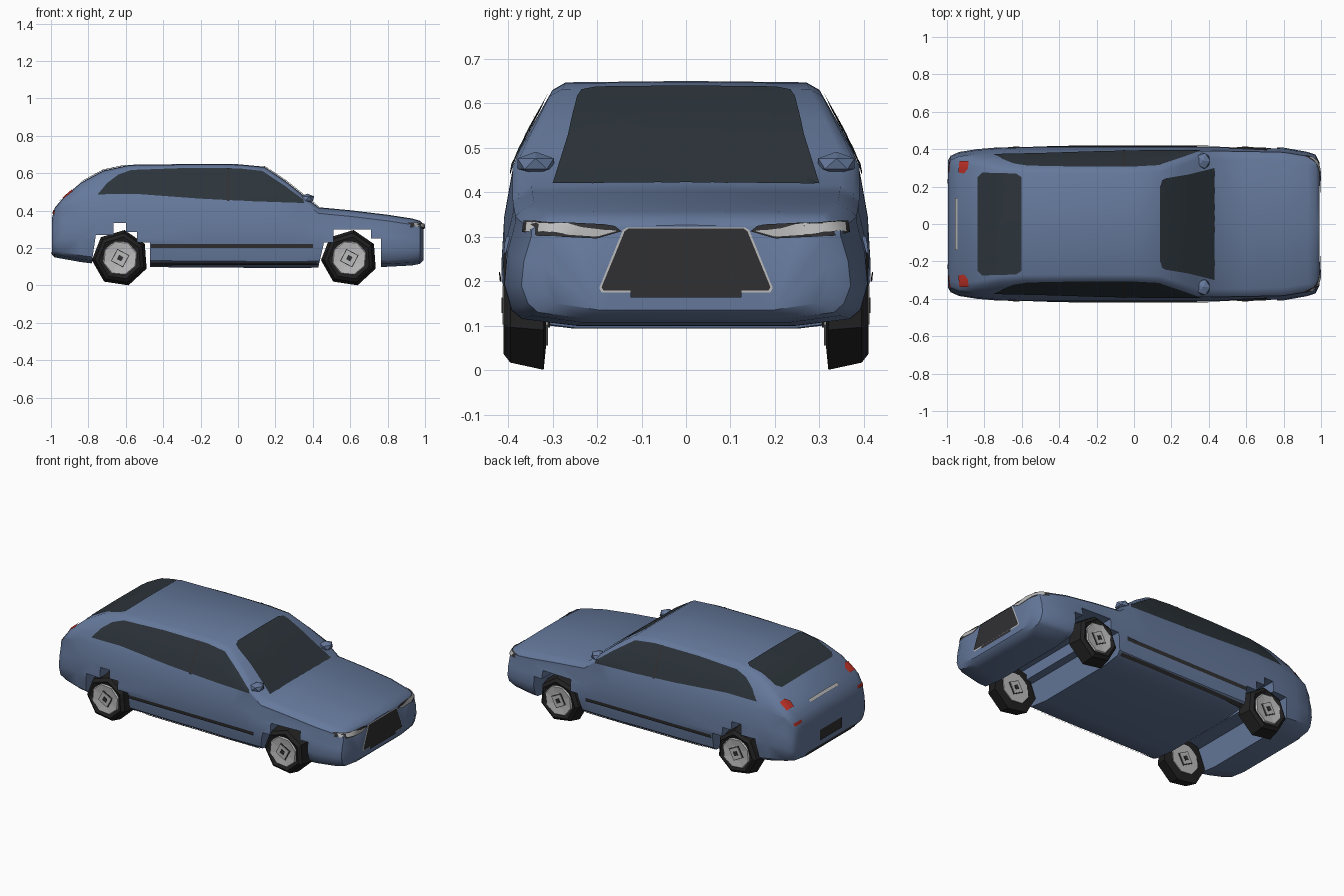
import bpy, bmesh, math
from mathutils import Vector
from mathutils.bvhtree import BVHTree

if "Cube" in bpy.data.objects:
    bpy.data.objects.remove(bpy.data.objects["Cube"])


def material(name, rgb):
    m = bpy.data.materials.new(name)
    m.diffuse_color = (*rgb, 1)
    m.use_nodes = True
    m.node_tree.nodes["Principled BSDF"].inputs["Base Color"].default_value = m.diffuse_color
    return m


PAINT = material("blue_paint", (0.13, 0.19, 0.33))
GLASS = material("dark_glass", (0.025, 0.034, 0.042))
BLACK = material("black_trim", (0.03, 0.03, 0.033))
RUBBER = material("rubber", (0.015, 0.015, 0.016))
SILVER = material("silver", (0.5, 0.5, 0.5))
RED = material("red_lens", (0.5, 0.03, 0.02))


def finish(name, bm, mat, smooth=None):
    me = bpy.data.meshes.new(name)
    bm.to_mesh(me)
    bm.free()
    ob = bpy.data.objects.new(name, me)
    bpy.context.collection.objects.link(ob)
    me.materials.append(mat)
    if smooth:
        smooth_by_angle(ob, smooth)
    return ob


def smooth_by_angle(ob, deg):
    bpy.ops.object.select_all(action='DESELECT')
    ob.select_set(True)
    bpy.context.view_layer.objects.active = ob
    bpy.ops.object.shade_smooth_by_angle(angle=math.radians(deg))


def loft(rings):
    """Closed skin through equal-length closed rings, capped at both ends."""
    bm = bmesh.new()
    loops = [[bm.verts.new(p) for p in r] for r in rings]
    n = len(loops[0])
    for a, b in zip(loops, loops[1:]):
        for i in range(n):
            j = (i + 1) % n
            bm.faces.new((a[i], a[j], b[j], b[i]))
    bm.faces.new(loops[0])
    bm.faces.new(loops[-1])
    bmesh.ops.recalc_face_normals(bm, faces=bm.faces)
    return bm


# Body: cross-sections along the length (x, bottom, top, half width)
STATIONS = [
    (-.995, .165, .36, .34), (-.98, .15, .415, .365), (-.935, .142, .468, .385),
    (-.84, .125, .55, .40), (-.72, .11, .615, .41), (-.58, .10, .645, .415),
    (-.2, .095, .65, .415), (0, .095, .648, .415), (.14, .093, .635, .415),
    (.25, .093, .562, .415), (.34, .094, .49, .415), (.43, .095, .418, .415),
    (.6, .097, .402, .413), (.8, .10, .378, .408), (.93, .107, .358, .385),
    (.972, .115, .346, .37), (.993, .135, .326, .325)]


def section(x, zb, zt, w):
    zs = min(.45, zt - .045)
    h = zs - zb
    yb = .94 * w
    yr = yb - .5 * (zt - .02 - zs)
    half = [(.6 * w, zb), (.9 * w, zb + .015), (.96 * w, zb + .035), (w, zb + .4 * h),
            (.985 * w, zb + .7 * h), (yb, zs),
            ((yb + yr) / 2 + .006, (zs + zt - .02) / 2),
            (yr, zt - .02), (yr - .03, zt - .003)]
    right = [(0, zb)] + half + [(0, zt)]
    left = [(-y, z) for y, z in reversed(half)]
    return [(x, y, z) for y, z in right + left]


bm = loft([section(*s) for s in STATIONS])
bmesh.ops.triangulate(bm, faces=bm.faces)
SKIN = BVHTree.FromBMesh(bm)
body = finish("body", bm, PAINT)

# Stepped wheel openings cut right through the body
ARCHES = [
    [(.43, 0), (.43, .10), (.46, .23), (.51, .23), (.51, .30), (.71, .30),
     (.71, .25), (.765, .25), (.765, 0)],
    [(-.785, 0), (-.785, .10), (-.76, .27), (-.665, .27), (-.665, .335),
     (-.60, .335), (-.60, .285), (-.54, .285), (-.54, .23), (-.47, .23), (-.47, 0)]]
for outline in ARCHES:
    cutter = finish("arch_cutter", loft([[(x, y, z) for x, z in outline] for y in (-.6, .6)]), PAINT)
    mod = body.modifiers.new("arch", 'BOOLEAN')
    mod.operation, mod.object, mod.solver = 'DIFFERENCE', cutter, 'EXACT'
    bpy.context.view_layer.objects.active = body
    bpy.ops.object.modifier_apply(modifier=mod.name)
    bpy.data.objects.remove(cutter)
smooth_by_angle(body, 36)


def panel(name, outline, axis, side, mat, off=.005, step=.03, flip=1):
    """Flat outline projected along an axis onto the body skin."""
    d = Vector((0, 0, 0))
    d[axis] = -side
    ua, va = [i for i in range(3) if i != axis]
    bm = bmesh.new()
    vs = []
    for u, v in outline:
        p = Vector((0, 0, 0))
        p[ua], p[va], p[axis] = u, v, 2 * side
        p.y *= flip if axis != 1 else 1
        vs.append(bm.verts.new(p))
    bm.faces.new(vs)
    bmesh.ops.triangulate(bm, faces=bm.faces)
    for k in (ua, va):
        no = Vector((0, 0, 0))
        no[k] = 1
        lo, hi = min(v.co[k] for v in bm.verts), max(v.co[k] for v in bm.verts)
        for i in range(1, int((hi - lo) / step) + 1):
            bmesh.ops.bisect_plane(bm, geom=bm.verts[:] + bm.edges[:] + bm.faces[:],
                                   plane_co=no * (lo + i * step), plane_no=no)
    missed = []
    for v in bm.verts:
        loc, nor, _, _ = SKIN.ray_cast(v.co, d)
        if loc is None:
            missed.append(v)
        else:
            v.co = loc + nor * off
    bmesh.ops.delete(bm, geom=missed, context='VERTS')
    bmesh.ops.triangulate(bm, faces=bm.faces)
    bm.normal_update()
    bmesh.ops.reverse_faces(bm, faces=[f for f in bm.faces if f.normal.dot(d) > 0])
    return finish(name, bm, mat, 40)


def box(u0, u1, v0, v1):
    return [(u0, v0), (u1, v0), (u1, v1), (u0, v1)]


def both(half):
    """Complete a half outline (u, y) running from +y, mirrored to -y."""
    return half + [(u, -y) for u, y in reversed(half)]


# Front and rear glass
panel("windshield", both([(.43, .30), (.29, .265), (.17, .245), (.148, .235), (.138, .20)]), 2, 1, GLASS)
panel("rear_window", both([(-.60, .25), (-.63, .27), (-.81, .275), (-.835, .25)]), 2, 1, GLASS)

# Side glass and trim strips
SIDE_GLASS = [(-.75, .485), (-.70, .545), (-.64, .59), (-.57, .615), (-.3, .625), (.0, .624),
              (.13, .61), (.25, .53), (.345, .458), (.355, .44), (.2, .445), (0, .452),
              (-.2, .462), (-.55, .488)]
for s, tag in ((-1, "right"), (1, "left")):
    panel(tag + "_side_windows", SIDE_GLASS, 1, s, GLASS)
    panel(tag + "_door_pillar", box(-.06, -.045, .45, .625), 1, s, BLACK, .007)
    panel(tag + "_side_moulding", box(-.465, .40, .20, .222), 1, s, BLACK, .006)
    panel(tag + "_sill_strip", box(-.465, .42, .112, .126), 1, s, BLACK)

# Front grille with bright frame, lower plate
panel("grille_frame", [(-.19, .175), (.19, .175), (.195, .185), (.142, .315), (.132, .321),
                       (-.132, .321), (-.142, .315), (-.195, .185)], 0, 1, SILVER, .003)
panel("grille", [(-.185, .179), (.185, .179), (.19, .186), (.138, .312), (.13, .318), (-.13, .318),
                 (-.138, .312), (-.19, .186)], 0, 1, BLACK, .006)
panel("lower_intake", box(-.125, .125, .163, .179), 0, 1, BLACK, .005)

# Lamps on both sides
HEADLIGHT = [(.145, .312), (.20, .296), (.33, .302), (.365, .31), (.362, .334), (.28, .33), (.16, .324)]
LENS = [(.155, .313), (.20, .300), (.26, .304), (.355, .312), (.355, .330), (.27, .327)]
for s, tag in ((-1, "right"), (1, "left")):
    panel(tag + "_headlight_housing", HEADLIGHT, 0, 1, BLACK, .004, flip=s)
    panel(tag + "_headlight", LENS, 0, 1, SILVER, .007, flip=s)
    panel(tag + "_tail_light", [(-.935, .275), (-.93, .335), (-.88, .335), (-.885, .295), (-.905, .27)],
          2, 1, RED, .006, flip=s)
    panel(tag + "_lower_tail_light", [(.27, .385), (.335, .378), (.34, .395), (.28, .402)], 0, -1, RED, .005, flip=s)

# Rear trim
panel("tailgate_bar", box(-.953, -.94, -.14, .14), 2, 1, SILVER, .006)
panel("rear_plate", box(-.11, .11, .21, .275), 0, -1, BLACK, .005)
panel("rear_bumper_strip", box(-.24, .24, .168, .182), 0, -1, BLACK, .004)

# Door mirrors
for s, tag in ((-1, "right"), (1, "left")):
    bm = bmesh.new()
    bmesh.ops.create_icosphere(bm, subdivisions=1, radius=1)
    for v in bm.verts:
        v.co = Vector((.37 + .042 * v.co.x, s * (.338 + .048 * v.co.y), .464 + .027 * v.co.z))
    finish(tag + "_mirror", bm, PAINT)


# Wheels: faceted tyre, rim and hub as stacked polygons
def turned(name, x, s, profile, sides, phase, mat):
    rings = [[(x + r * math.cos(phase + i * math.tau / sides), s * y,
               .146 + r * math.sin(phase + i * math.tau / sides)) for i in range(sides)]
             for y, r in profile]
    finish(name, loft(rings), mat)


for x, end in ((.595, "front"), (-.63, "rear")):
    for s, tag in ((-1, "right"), (1, "left")):
        n = end + "_" + tag
        a = math.radians(-73)
        turned(n + "_tyre", x, s, [(.315, .10), (.32, .152), (.395, .135), (.41, .115), (.402, .095)], 7, a, RUBBER)
        turned(n + "_rim", x, s, [(.31, .095), (.40, .098), (.41, .09), (.405, .05)], 8, a, SILVER)
        turned(n + "_rim_ring", x, s, [(.306, .052), (.408, .052)], 4, a, BLACK)
        turned(n + "_hub", x, s, [(.303, .046), (.412, .046)], 4, a, SILVER)
        turned(n + "_hub_cap", x, s, [(.30, .018), (.415, .018)], 4, a, BLACK)
